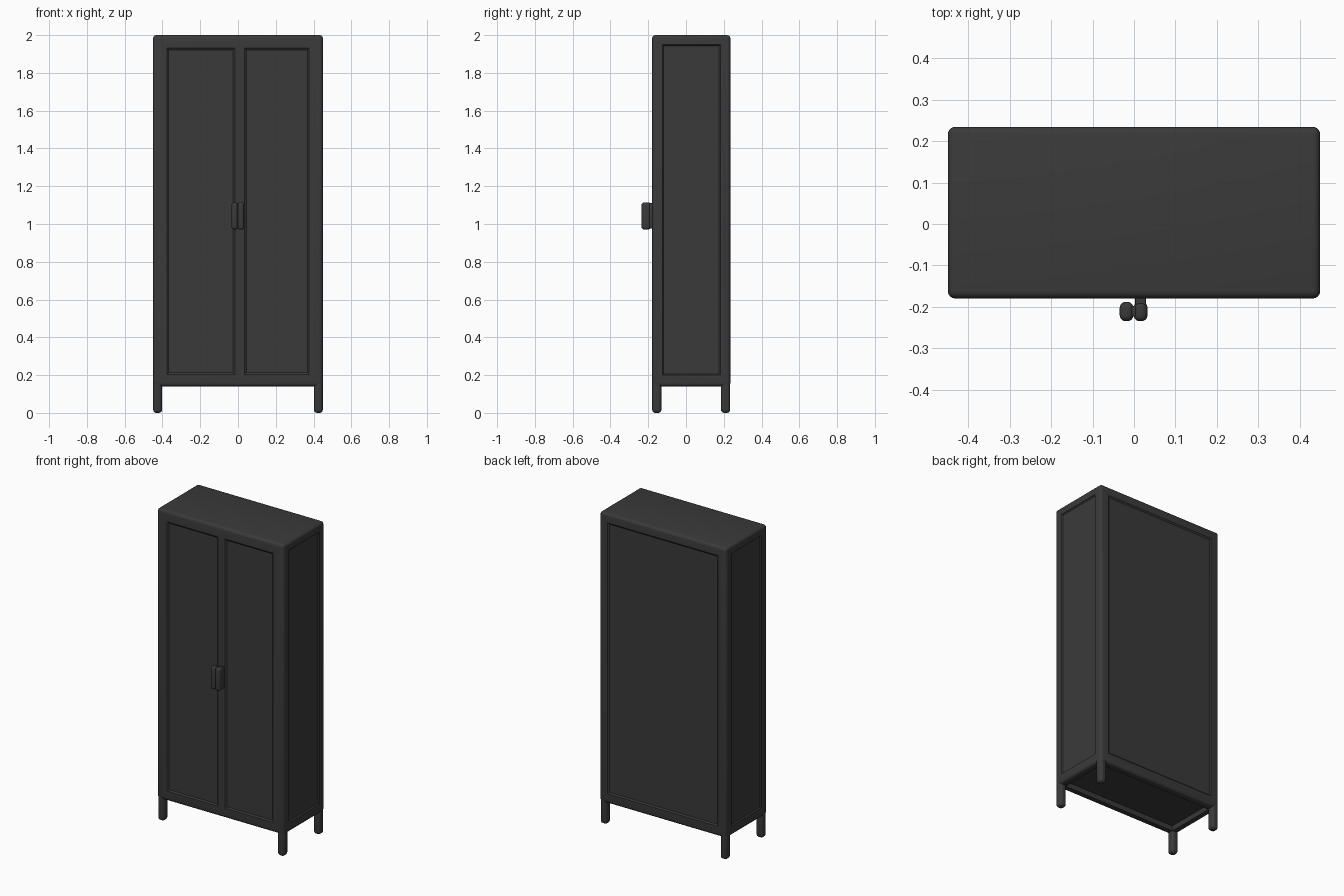
import bpy, bmesh
from mathutils import Vector

if "Cube" in bpy.data.objects:
    bpy.data.objects.remove(bpy.data.objects["Cube"])

mat = bpy.data.materials.new("charcoal paint")
mat.diffuse_color = (0.042, 0.042, 0.042, 1)
mat.use_nodes = True
mat.node_tree.nodes["Principled BSDF"].inputs["Base Color"].default_value = mat.diffuse_color


def make_object(name, bm):
    me = bpy.data.meshes.new(name)
    bmesh.ops.recalc_face_normals(bm, faces=bm.faces)
    bm.to_mesh(me)
    bm.free()
    me.materials.append(mat)
    ob = bpy.data.objects.new(name, me)
    bpy.context.collection.objects.link(ob)
    return ob


def smooth(ob):
    bpy.ops.object.select_all(action='DESELECT')
    ob.select_set(True)
    bpy.context.view_layer.objects.active = ob
    bpy.ops.object.shade_smooth_by_angle(angle=0.7)


def box_bm(lo, hi):
    bm = bmesh.new()
    bmesh.ops.create_cube(bm, size=1)
    lo, hi = Vector(lo), Vector(hi)
    for v in bm.verts:
        v.co = Vector([lo[i] + (v.co[i] + 0.5) * (hi[i] - lo[i]) for i in range(3)])
    return bm


def rounded_box(name, lo, hi, r, seg=4, skip=None):
    """Box with rounded edges; skip(edge) leaves an edge sharp."""
    bm = box_bm(lo, hi)
    edges = [e for e in bm.edges if not (skip and skip(e))]
    bmesh.ops.bevel(bm, geom=edges, offset=r, segments=seg, profile=0.5, affect='EDGES')
    return make_object(name, bm)


def recess(body, name, lo, hi, axis, inner, slope):
    """Cut a panel recess whose walls slope inward; inner = 0/1 end that lies in the body."""
    bm = box_bm(lo, hi)
    deep = (lo, hi)[inner][axis]
    mid = [(a + b) / 2 for a, b in zip(lo, hi)]
    for v in bm.verts:
        if abs(v.co[axis] - deep) < 1e-5:
            for i in range(3):
                if i != axis:
                    v.co[i] += slope if v.co[i] < mid[i] else -slope
    cutter = make_object(name, bm)
    cutter.hide_render = True
    cutter.hide_viewport = True
    cutter.display_type = 'WIRE'
    m = body.modifiers.new(name, 'BOOLEAN')
    m.operation = 'DIFFERENCE'
    m.solver = 'EXACT'
    m.object = cutter


X, Y0, Y1, ZB, ZT = 0.45, -0.18, 0.235, 0.14, 2.0
D = 0.007   # panel recess depth

# cabinet body
body = rounded_box("cabinet_body", (-X, Y0, ZB), (X, Y1, ZT), 0.018)
smooth(body)

# door, side, back and underside recesses
recess(body, "left_door_cutter", (-0.385, Y0 - D, 0.195), (-0.008, Y0 + D, 1.94), 1, 1, 0.018)
recess(body, "right_door_cutter", (0.026, Y0 - D, 0.195), (0.385, Y0 + D, 1.94), 1, 1, 0.018)
recess(body, "right_side_cutter", (X - D, -0.13, 0.195), (X + D, 0.188, 1.955), 0, 0, 0.012)
recess(body, "left_side_cutter", (-X - D, -0.13, 0.195), (-X + D, 0.188, 1.955), 0, 1, 0.012)
recess(body, "back_cutter", (-0.4, Y1 - D, 0.195), (0.4, Y1 + D, 1.95), 1, 0, 0.018)
recess(body, "underside_cutter", (-0.41, -0.14, ZB - 0.03), (0.41, 0.195, ZB + 0.03), 2, 1, 0.008)

# four legs
for sx, side in ((-1, "left"), (1, "right")):
    for y0, y1, end in ((Y0 + 0.001, -0.13, "front"), (0.185, Y1 - 0.001, "back")):
        xs = sorted((sx * 0.402, sx * (X - 0.001)))
        leg = rounded_box(f"{end}_{side}_leg", (xs[0], y0, 0), (xs[1], y1, 0.17), 0.017,
                          skip=lambda e: all(v.co.z > 0.1 for v in e.verts))
        smooth(leg)

# pair of door handles, joined by a web and fixed to the right door stile
for x, side in ((-0.018, "left"), (0.016, "right")):
    smooth(rounded_box(f"{side}_handle", (x - 0.0165, -0.235, 0.97), (x + 0.0165, -0.188, 1.115), 0.0145, 5))
smooth(rounded_box("handle_web", (-0.012, -0.224, 0.975), (0.012, -0.198, 1.11), 0.004, 2))
smooth(rounded_box("handle_mount", (0.003, -0.2, 0.975), (0.029, -0.176, 1.11), 0.004, 2))
